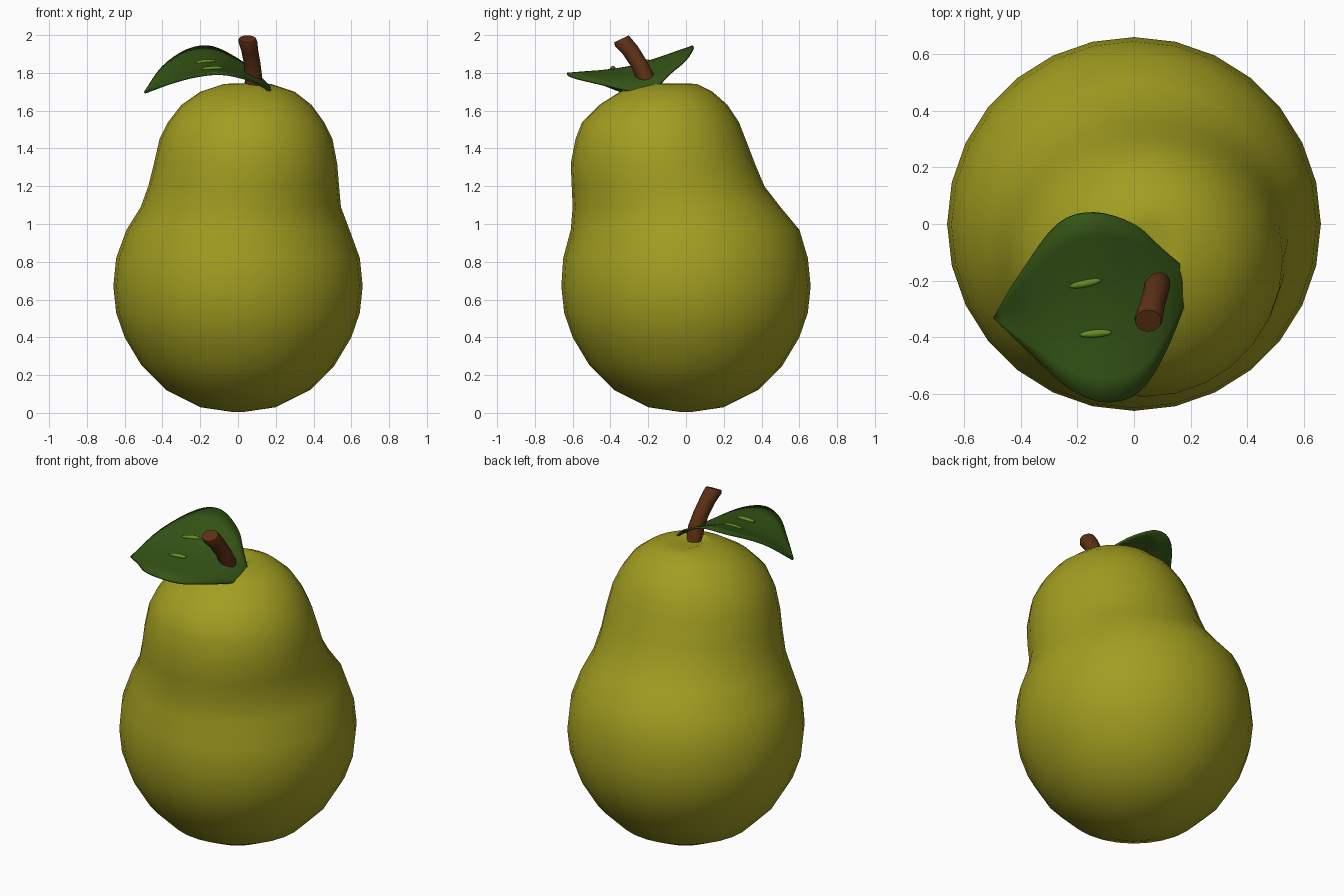
import bpy, bmesh, math
from mathutils import Vector, Matrix

if "Cube" in bpy.data.objects:
    bpy.data.objects.remove(bpy.data.objects["Cube"])


def material(name, rgb):
    m = bpy.data.materials.new(name)
    m.diffuse_color = (*rgb, 1)
    m.use_nodes = True
    m.node_tree.nodes["Principled BSDF"].inputs["Base Color"].default_value = m.diffuse_color
    return m


def finish(bm, name, mat, angle=60):
    bmesh.ops.recalc_face_normals(bm, faces=bm.faces)
    mesh = bpy.data.meshes.new(name)
    bm.to_mesh(mesh)
    bm.free()
    ob = bpy.data.objects.new(name, mesh)
    bpy.context.collection.objects.link(ob)
    mesh.materials.append(mat)
    bpy.ops.object.select_all(action='DESELECT')
    bpy.context.view_layer.objects.active = ob
    ob.select_set(True)
    bpy.ops.object.shade_smooth_by_angle(angle=math.radians(angle))
    return ob


def loft(name, rings, sides, mat, angle=60):
    """rings: (centre, x radius, y radius, tilt about x)"""
    bm = bmesh.new()
    loops = []
    for c, rx, ry, tilt in rings:
        rot = Matrix.Rotation(tilt, 3, 'X')
        loops.append([bm.verts.new(Vector(c) + rot @ Vector(
            (rx * math.cos(a), ry * math.sin(a), 0)))
            for a in (2 * math.pi * i / sides for i in range(sides))])
    for a, b in zip(loops, loops[1:]):
        for i in range(sides):
            j = (i + 1) % sides
            bm.faces.new((a[i], a[j], b[j], b[i]))
    bm.faces.new(loops[0][::-1])
    bm.faces.new(loops[-1])
    return finish(bm, name, mat, angle)


def spline(pts, t):
    """Catmull-Rom point, t measured in point numbers"""
    n = len(pts)
    i = min(int(t), n - 2)
    f = t - i
    p1, p2 = pts[i], pts[i + 1]
    p0 = pts[i - 1] if i else 2 * p1 - p2
    p3 = pts[i + 2] if i + 2 < n else 2 * p2 - p1
    return 0.5 * (2 * p1 + (p2 - p0) * f + (2 * p0 - 5 * p1 + 4 * p2 - p3) * f * f
                  + (3 * p1 - p0 - 3 * p2 + p3) * f ** 3)


skin = material("skin", (0.36, 0.34, 0.015))
bark = material("bark", (0.11, 0.03, 0.008))
green = material("leaf_green", (0.035, 0.09, 0.008))
light_green = material("vein_green", (0.13, 0.26, 0.015))

# pear body: extents per height (z, x min, x max, y min, y max)
profile = [
    (0.005, -0.03, 0.03, -0.03, 0.03), (0.03, -0.2, 0.2, -0.2, 0.2),
    (0.12, -0.38, 0.38, -0.38, 0.38), (0.25, -0.51, 0.51, -0.51, 0.51),
    (0.40, -0.6, 0.6, -0.6, 0.6), (0.53, -0.645, 0.645, -0.645, 0.645),
    (0.67, -0.66, 0.66, -0.66, 0.66), (0.82, -0.645, 0.645, -0.65, 0.645),
    (0.97, -0.59, 0.59, -0.61, 0.60), (1.09, -0.515, 0.545, -0.60, 0.50),
    (1.20, -0.475, 0.535, -0.605, 0.415), (1.32, -0.445, 0.525, -0.61, 0.365),
    (1.45, -0.415, 0.50, -0.585, 0.315), (1.54, -0.37, 0.455, -0.55, 0.28),
    (1.63, -0.30, 0.39, -0.46, 0.22), (1.70, -0.20, 0.30, -0.35, 0.14),
    (1.74, -0.08, 0.18, -0.24, 0.06), (1.745, -0.02, 0.13, -0.22, 0.01),
    (1.715, 0.03, 0.1, -0.21, -0.13)]
loft("pear_body", [(((a + b) / 2, (c + d) / 2, z), (b - a) / 2, (d - c) / 2, 0)
                   for z, a, b, c, d in profile], 28, skin, 80)

# bent stem
loft("stem", [((0.08, -0.19, 1.68), 0.045, 0.045, 0.1),
              ((0.082, -0.215, 1.78), 0.046, 0.046, 0.3),
              ((0.075, -0.25, 1.85), 0.044, 0.044, 0.42),
              ((0.062, -0.295, 1.92), 0.045, 0.045, 0.5),
              ((0.052, -0.335, 1.965), 0.05, 0.047, 0.5),
              ((0.05, -0.342, 1.98), 0.046, 0.043, 0.45)], 16, bark, 50)

# leaf: three rails from tip to base
tip = (-0.495, -0.33, 1.695)
back = [tip, (-0.40, -0.17, 1.83), (-0.27, 0.0, 1.92), (-0.14, 0.04, 1.937),
        (0.0, 0.0, 1.87), (0.09, -0.08, 1.80), (0.175, -0.155, 1.72)]
mid = [tip, (-0.36, -0.32, 1.78), (-0.22, -0.31, 1.82), (-0.1, -0.29, 1.83),
       (0.02, -0.26, 1.80), (0.11, -0.23, 1.765), (0.175, -0.2, 1.72)]
front = [tip, (-0.36, -0.46, 1.745), (-0.23, -0.58, 1.78), (-0.1, -0.63, 1.795),
         (0.02, -0.59, 1.775), (0.11, -0.45, 1.74), (0.19, -0.245, 1.69)]
rails = [[Vector(p) for p in r] for r in (back, mid, front)]
bm = bmesh.new()
grid = []
for i in range(25):
    section = [spline(r, i / 4) for r in rails]
    grid.append([bm.verts.new(spline(section, j / 4)) for j in range(9)])
for a, b in zip(grid, grid[1:]):
    for j in range(8):
        bm.faces.new((a[j], b[j], b[j + 1], a[j + 1]))
bmesh.ops.remove_doubles(bm, verts=bm.verts, dist=1e-5)
leaf = finish(bm, "leaf", green)
solid = leaf.modifiers.new("thickness", 'SOLIDIFY')
solid.thickness = 0.012
solid.offset = 0

# light vein marks on the leaf
for name, loc, rot in (("vein_back", (-0.172, -0.21, 1.859), (0.32, -0.1, 0.2)),
                       ("vein_front", (-0.135, -0.387, 1.824), (0.15, -0.05, 0.08))):
    bm = bmesh.new()
    bmesh.ops.create_uvsphere(bm, u_segments=16, v_segments=8, radius=1)
    bmesh.ops.scale(bm, vec=(0.058, 0.014, 0.012), verts=bm.verts)
    ob = finish(bm, name, light_green)
    ob.location = loc
    ob.rotation_euler = rot
